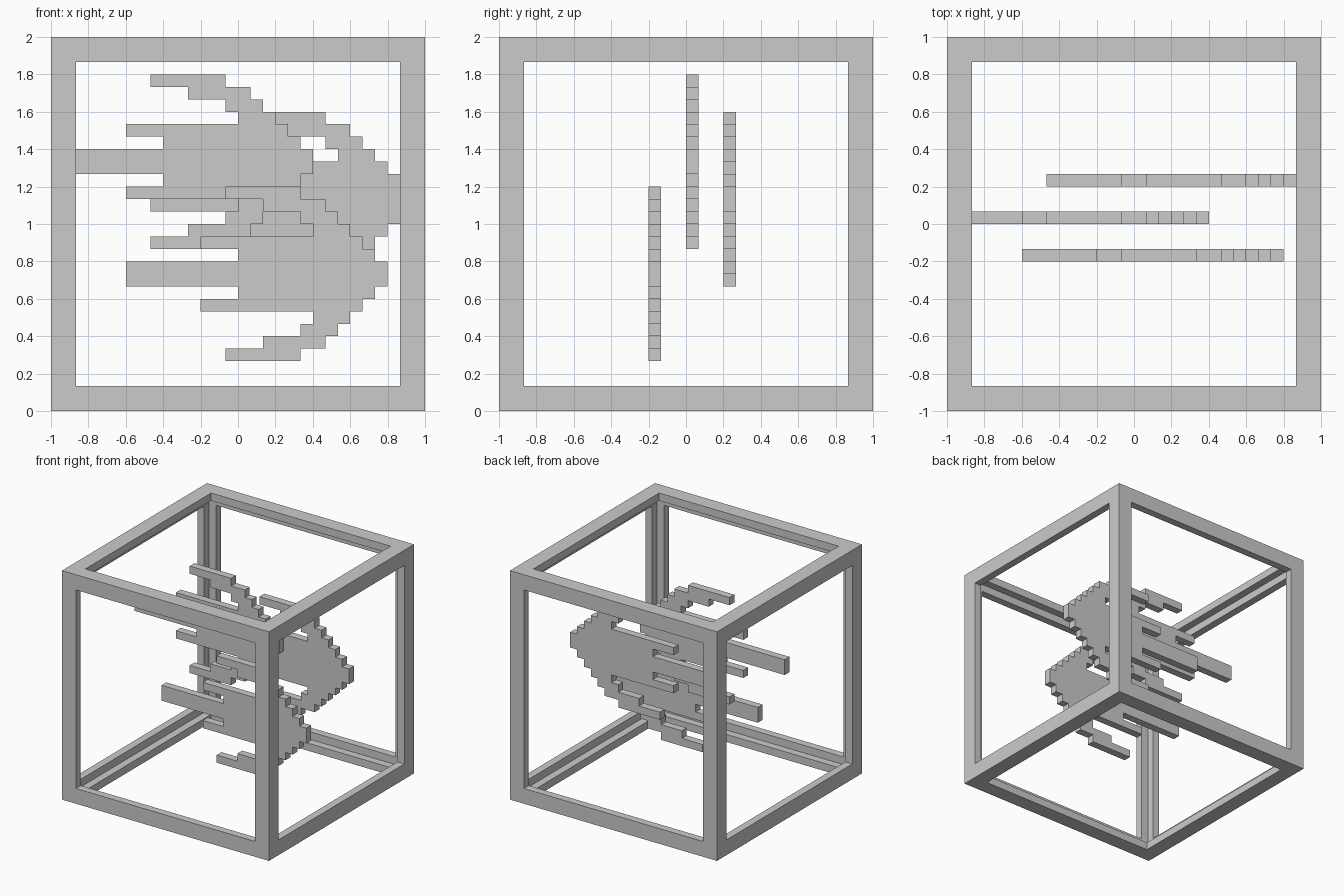
import bpy
import bmesh

UNIT = 2 / 30  # one grid cell

old = bpy.data.objects.get("Cube")
if old:
    bpy.data.objects.remove(old, do_unlink=True)

grey = bpy.data.materials.new("plain grey")
grey.use_nodes = True
GREY = (0.6, 0.6, 0.6, 1)
grey.diffuse_color = GREY
grey.node_tree.nodes["Principled BSDF"].inputs["Base Color"].default_value = GREY


def finish(bm, name):
    bmesh.ops.recalc_face_normals(bm, faces=bm.faces)
    mesh = bpy.data.meshes.new(name)
    bm.to_mesh(mesh)
    bm.free()
    mesh.materials.append(grey)
    obj = bpy.data.objects.new(name, mesh)
    bpy.context.collection.objects.link(obj)
    return obj


# Open cube frame: wide borders on each side, given an inward wall thickness
bm = bmesh.new()
bmesh.ops.create_cube(bm, size=2)
bmesh.ops.translate(bm, verts=bm.verts, vec=(0, 0, 1))
panels = list(bm.faces)
bmesh.ops.inset_individual(bm, faces=panels, thickness=2 * UNIT,
                           use_even_offset=True)
bmesh.ops.delete(bm, geom=panels, context="FACES")
frame = finish(bm, "cube_frame")
wall = frame.modifiers.new("wall", "SOLIDIFY")
wall.thickness = UNIT
wall.offset = -1
wall.use_even_offset = True

# Left and right ends of each cell row, from the middle row outward
ROWS = [(-9, 12), (0, 11), (-3, 10), (6, 9), (5, 8), (2, 7), (-1, 5)]


def stepped_plate(name, x, y, z):
    """Stepped outline mirrored about its middle row, extruded one cell deep."""
    right, left = [], []
    for i, (a, b) in enumerate(ROWS):
        right += [(b, i), (b, i + 1)]
        left += [(a, i), (a, i + 1)]
    upper = right[1:] + left[:0:-1]
    outline = upper + [(u, -v) for u, v in reversed(upper)]
    bm = bmesh.new()
    verts = [bm.verts.new(((u + x) * UNIT, y * UNIT, (v + z) * UNIT))
             for u, v in outline]
    face = bm.faces.new(verts)
    ext = bmesh.ops.extrude_face_region(bm, geom=[face], use_keep_orig=True)
    moved = [g for g in ext["geom"] if isinstance(g, bmesh.types.BMVert)]
    bmesh.ops.translate(bm, verts=moved, vec=(0, UNIT, 0))
    return finish(bm, name)


# Three floating plates at different depths
stepped_plate("front_plate", 0, -3, 11)
stepped_plate("middle_plate", -6, 0, 20)
stepped_plate("back_plate", 2, 3, 17)
